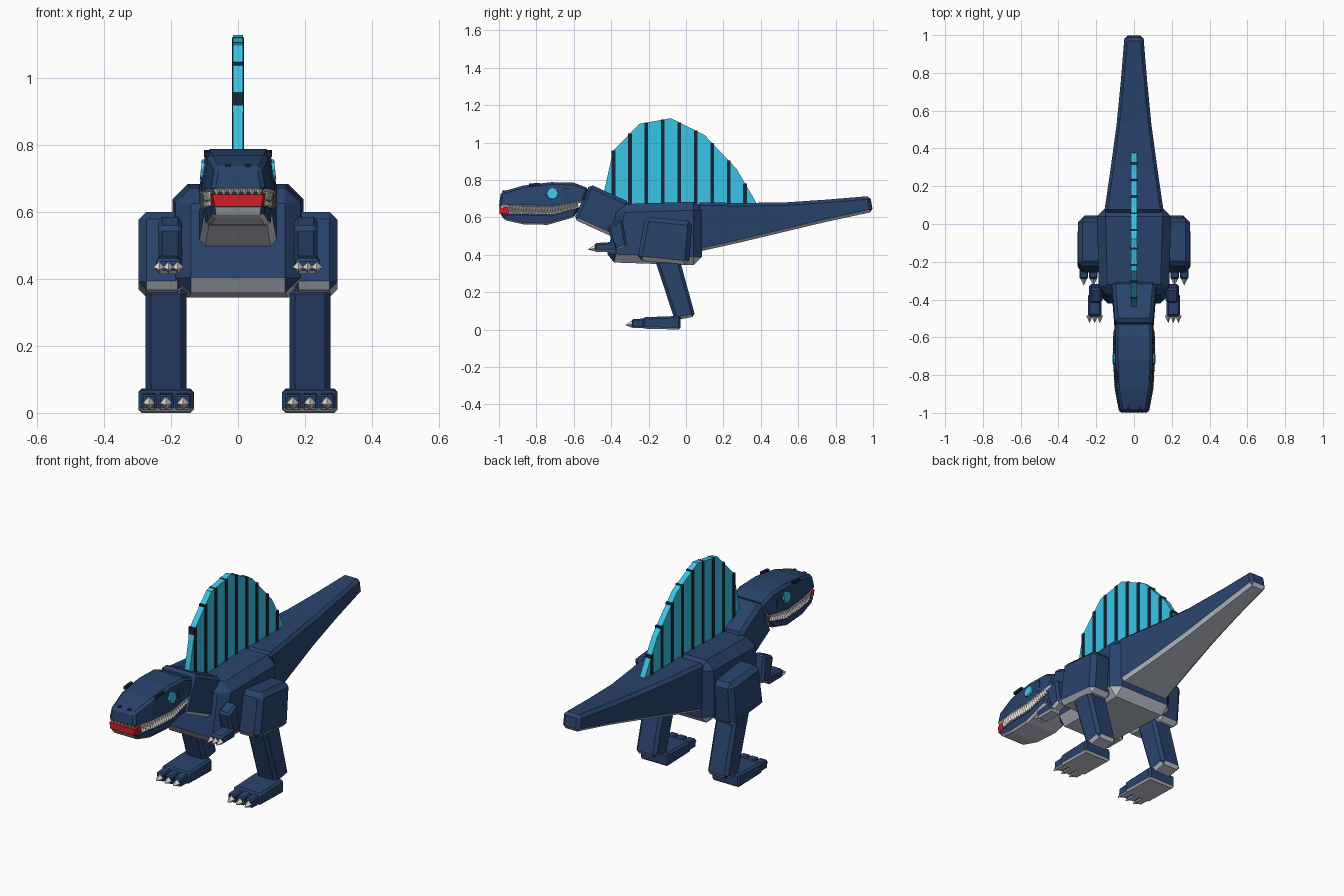
import bpy, bmesh
from mathutils import Vector

cube = bpy.data.objects.get("Cube")
if cube:
    bpy.data.objects.remove(cube, do_unlink=True)


def material(name, rgb):
    mat = bpy.data.materials.new(name)
    mat.use_nodes = True
    mat.diffuse_color = (*rgb, 1)
    mat.node_tree.nodes["Principled BSDF"].inputs["Base Color"].default_value = (*rgb, 1)
    return mat


NAVY = material("navy hide", (0.022, 0.056, 0.152))
GREY = material("grey underside", (0.57, 0.61, 0.68))
DARK = material("dark navy", (0.01, 0.018, 0.04))
CYAN = material("sail cyan", (0.042, 0.57, 0.82))
IVORY = material("ivory", (0.74, 0.72, 0.67))
RED = material("mouth red", (0.66, 0.012, 0.02))


def finish(name, bm, mats):
    bmesh.ops.recalc_face_normals(bm, faces=bm.faces)
    bm.normal_update()
    if len(mats) > 1:  # second material goes on faces that look down
        for f in bm.faces:
            f.material_index = int(f.normal.z < -0.5)
    mesh = bpy.data.meshes.new(name)
    bm.to_mesh(mesh)
    bm.free()
    for m in mats:
        mesh.materials.append(m)
    obj = bpy.data.objects.new(name, mesh)
    bpy.context.collection.objects.link(obj)
    return obj


def loft(name, sections, bevel=0.02, cx=0, top=1.0, mats=(NAVY, GREY)):
    """Join sections (y_bottom, z_bottom, y_top, z_top, half_width), chamfer the edges."""
    bm = bmesh.new()
    rings = []
    for yb, zb, yt, zt, w in sections:
        pts = ((cx - w, yb, zb), (cx + w, yb, zb), (cx + w * top, yt, zt), (cx - w * top, yt, zt))
        rings.append([bm.verts.new(p) for p in pts])
    for a, b in zip(rings, rings[1:]):
        for i in range(4):
            j = (i + 1) % 4
            bm.faces.new((a[i], a[j], b[j], b[i]))
    bm.faces.new(rings[0])
    bm.faces.new(rings[-1][::-1])
    bmesh.ops.recalc_face_normals(bm, faces=bm.faces)
    if bevel:
        sharp = [e for e in bm.edges if e.calc_face_angle(0) > 0.6]
        bmesh.ops.bevel(bm, geom=sharp, offset=bevel, offset_type='OFFSET',
                        segments=1, affect='EDGES', clamp_overlap=True)
    return finish(name, bm, mats)


def box(name, x, y, z, sx, sy, sz, mat):
    return loft(name, [(y - sy, z - sz, y - sy, z + sz, sx), (y + sy, z - sz, y + sy, z + sz, sx)],
                0, x, 1, (mat,))


def spikes(name, pairs, radius):
    """Four-sided cones from base to tip, all in one mesh."""
    bm = bmesh.new()
    for base, tip in pairs:
        base, tip = Vector(base), Vector(tip)
        axis = tip - base
        rot = axis.to_track_quat('Z', 'Y').to_matrix().to_4x4()
        rot.translation = (base + tip) / 2
        bmesh.ops.create_cone(bm, cap_ends=True, segments=4, radius1=radius, radius2=0,
                              depth=axis.length, matrix=rot)
    return finish(name, bm, (IVORY,))


def interp(points, t):
    for (a, u), (b, v) in zip(points, points[1:]):
        if t <= b:
            return u + (v - u) * (t - a) / (b - a)
    return points[-1][1]


# Torso and neck
loft("body", [(-0.43, 0.36, -0.365, 0.67, 0.185), (0.085, 0.343, 0.085, 0.685, 0.197)], 0.045)
loft("neck", [(-0.6, 0.59, -0.515, 0.778, 0.1), (-0.37, 0.485, -0.3, 0.68, 0.118)], 0.018)

# Tail tapers through its joints
loft("tail", [(0.06, 0.415, 0.06, 0.68, 0.158), (0.285, 0.465, 0.3, 0.677, 0.123),
              (0.515, 0.52, 0.53, 0.68, 0.092), (0.745, 0.575, 0.755, 0.695, 0.07),
              (1.0, 0.63, 0.985, 0.714, 0.05)], 0.016)

# Skull, jaw and mouth
skull = [(-1.0, 0.66, -0.99, 0.735, 0.08), (-0.87, 0.655, -0.87, 0.77, 0.104),
         (-0.72, 0.65, -0.72, 0.788, 0.112), (-0.6, 0.67, -0.6, 0.785, 0.112),
         (-0.55, 0.68, -0.52, 0.755, 0.108)]
jaw = [(-0.97, 0.585, -0.995, 0.624, 0.075), (-0.87, 0.563, -0.87, 0.622, 0.09),
       (-0.74, 0.56, -0.72, 0.618, 0.097), (-0.6, 0.6, -0.565, 0.66, 0.1)]
loft("skull", skull, 0.012, top=0.86)
loft("lower_jaw", jaw, 0.01, top=1.06)
loft("mouth", [(-0.996, 0.617, -0.996, 0.652, 0.07), (-0.87, 0.61, -0.87, 0.665, 0.088),
               (-0.6, 0.63, -0.6, 0.69, 0.09)], 0, top=1.08, mats=(RED,))

# Teeth follow the edges of skull and jaw
gum_w = [(s[0], s[4] - 0.008) for s in skull]
gum_top = [(s[0], s[1]) for s in skull]
gum_low = [(s[2], s[3]) for s in jaw]
upper, lower = [], []
for i in range(24):
    y = -0.945 + 0.0155 * i
    for s in (-1, 1):
        w = s * interp(gum_w, y)
        hi, lo = interp(gum_top, y) + 0.004, interp(gum_low, y) - 0.004
        upper.append(((w, y, hi), (w, y, lo)))
        lower.append(((w * 0.99, y + 0.008, lo), (w * 0.99, y + 0.008, hi)))
for i in range(-3, 4):
    upper.append(((0.021 * i, -0.993, 0.668), (0.021 * i, -0.995, 0.644)))
spikes("upper_teeth", upper, 0.009)
spikes("lower_teeth", lower, 0.009)

# Sail with its spines
ridge = [(-0.44, 0.73), (-0.39, 0.955), (-0.25, 1.10), (-0.08, 1.13),
         (0.1, 1.04), (0.27, 0.86), (0.375, 0.68)]
loft("sail", [(y, 0.65, y, z, 0.0155) for y, z in ridge], 0, mats=(CYAN,))
for i in range(9):
    y = -0.388 + 0.088 * i
    half = (interp(ridge, y) - 0.65) / 2
    box(f"sail_spine_{i + 1}", 0, y, 0.65 + half, 0.0185, 0.01, half, DARK)

for side, s in (("left", 1), ("right", -1)):
    # Face details
    bm = bmesh.new()
    bmesh.ops.create_cone(bm, cap_ends=True, segments=8, radius1=0.033, radius2=0.03, depth=0.02)
    eye = finish(f"{side}_eye", bm, (CYAN,))
    eye.location = (s * 0.101, -0.715, 0.726)
    eye.rotation_euler = (0, s * 1.45, 0)
    box(f"{side}_cheek_plate", s * 0.1, -0.645, 0.724, 0.009, 0.016, 0.03, NAVY)
    box(f"{side}_nostril", s * 0.03, -0.97, 0.737, 0.008, 0.01, 0.007, DARK)
    loft(f"{side}_brow", [(-0.84, 0.765, -0.84, 0.78, 0.008), (-0.78, 0.77, -0.78, 0.785, 0.008)],
         0, s * 0.093, mats=(DARK,))

    # Arm, hand and claws
    loft(f"{side}_upper_arm", [(-0.385, 0.42, -0.42, 0.555, 0.035),
                               (-0.315, 0.445, -0.34, 0.59, 0.035)], 0.012, s * 0.203)
    loft(f"{side}_hand", [(-0.49, 0.415, -0.49, 0.462, 0.036),
                          (-0.37, 0.415, -0.37, 0.47, 0.036)], 0.01, s * 0.208)
    spikes(f"{side}_hand_claws", [((s * 0.208 + d, -0.485, 0.435), (s * 0.208 + d, -0.525, 0.428))
                                  for d in (-0.027, 0, 0.027)], 0.018)

    # Leg, foot, toes and claws
    loft(f"{side}_thigh", [(-0.26, 0.37, -0.22, 0.603, 0.07),
                           (0.015, 0.343, 0.035, 0.58, 0.07)], 0.024, s * 0.227)
    loft(f"{side}_shin", [(-0.06, 0.05, -0.165, 0.37, 0.061),
                          (0.05, 0.07, -0.035, 0.38, 0.061)], 0.016, s * 0.215)
    loft(f"{side}_foot", [(-0.235, 0.005, -0.23, 0.066, 0.083),
                          (-0.03, 0.0, -0.03, 0.073, 0.083)], 0.01, s * 0.215)
    claws = []
    for i, d in enumerate((-0.051, 0, 0.051)):
        x = s * 0.215 + d
        loft(f"{side}_toe_{i + 1}", [(-0.29, 0.01, -0.29, 0.055, 0.023),
                                     (-0.21, 0.008, -0.21, 0.06, 0.023)], 0.006, x)
        claws.append(((x, -0.287, 0.029), (x, -0.325, 0.024)))
    spikes(f"{side}_foot_claws", claws, 0.02)
